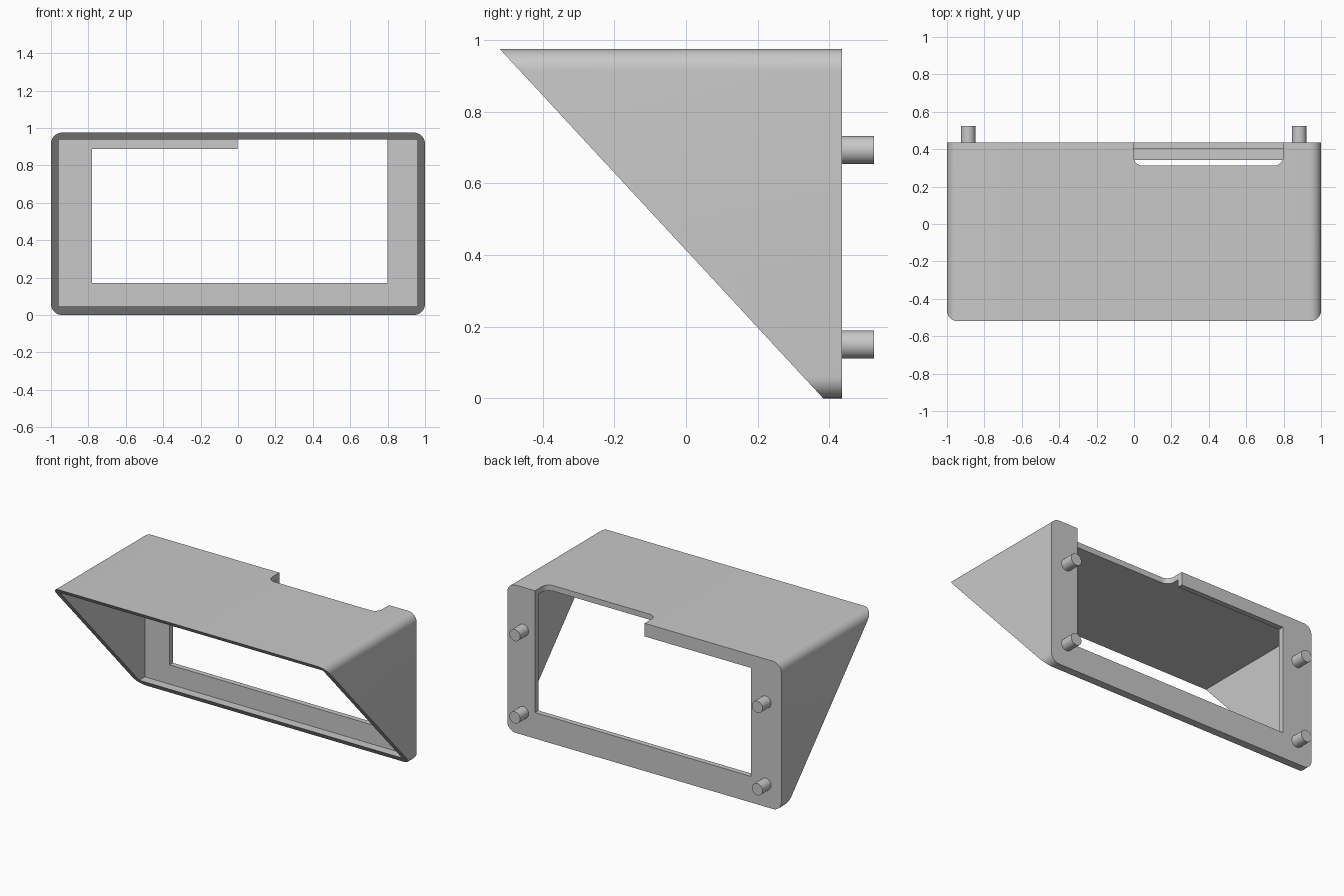
import bpy, bmesh, math
from mathutils import Matrix

cube = bpy.data.objects.get("Cube")
if cube:
    bpy.data.objects.remove(cube, do_unlink=True)

BACK = 0.435
HEIGHT = 0.975

grey = bpy.data.materials.new("plain grey")
grey.use_nodes = True
colour = (0.58, 0.58, 0.58, 1)
grey.diffuse_color = colour
grey.node_tree.nodes["Principled BSDF"].inputs["Base Color"].default_value = colour


def make_object(name, bm):
    bmesh.ops.recalc_face_normals(bm, faces=bm.faces)
    mesh = bpy.data.meshes.new(name)
    bm.to_mesh(mesh)
    bm.free()
    mesh.materials.append(grey)
    obj = bpy.data.objects.new(name, mesh)
    bpy.context.collection.objects.link(obj)
    return obj


def select_only(obj):
    bpy.ops.object.select_all(action='DESELECT')
    obj.select_set(True)
    bpy.context.view_layer.objects.active = obj


def rounded_rect(x0, x1, v0, v1, radius, steps=10):
    """Outline with four rounded corners, anticlockwise."""
    pts = []
    corners = [(x1, v1, -1, -1), (x0, v1, 1, -1), (x0, v0, 1, 1), (x1, v0, -1, 1)]
    for i, (x, v, sx, sv) in enumerate(corners):
        for k in range(steps + 1):
            a = math.pi / 2 * (i + k / steps)
            pts.append((x + sx * radius + radius * math.cos(a),
                        v + sv * radius + radius * math.sin(a)))
    return pts


def loft(name, ring_a, ring_b):
    bm = bmesh.new()
    a = [bm.verts.new(p) for p in ring_a]
    b = [bm.verts.new(p) for p in ring_b]
    bm.faces.new(a)
    bm.faces.new(b)
    for i in range(len(a)):
        j = (i + 1) % len(a)
        bm.faces.new((a[i], a[j], b[j], b[i]))
    return make_object(name, bm)


def box(name, low, high):
    bm = bmesh.new()
    bmesh.ops.create_cube(bm, size=1)
    for v in bm.verts:
        v.co = [h if c > 0 else l for c, l, h in zip(v.co, low, high)]
    return make_object(name, bm)


def cut(target, cutter):
    cutter.hide_render = True
    mod = target.modifiers.new("cut", 'BOOLEAN')
    mod.operation = 'DIFFERENCE'
    mod.solver = 'EXACT'
    mod.object = cutter
    select_only(target)
    bpy.ops.object.modifier_apply(modifier=mod.name)
    bpy.data.objects.remove(cutter, do_unlink=True)


# Hood: rounded tube with a slanted front
outline = rounded_rect(-1, 1, 0, HEIGHT, 0.06)
hood = loft("hood",
            [(x, BACK, z) for x, z in outline],
            [(x, 0.383 - 0.926 * z, z) for x, z in outline])

# Hollow inside, leaving thin walls and a back plate
cut(hood, box("cavity_cutter", (-0.96, -1, 0.045), (0.96, 0.4, 0.938)))
# Window through the back plate
cut(hood, box("window_cutter", (-0.78, 0.36, 0.172), (0.798, 0.6, 0.888)))
# Notch with rounded corners in the back edge of the roof
notch = rounded_rect(-0.003, 0.798, 0.312, 0.7, 0.05)
cut(hood, loft("notch_cutter",
               [(x, y, 0.6) for x, y in notch],
               [(x, y, 1.2) for x, y in notch]))
select_only(hood)
bpy.ops.object.shade_smooth_by_angle(angle=math.radians(30))

# Locating pegs on the back
for side, x in (("right", -0.887), ("left", 0.883)):
    for level, z in (("lower", 0.15), ("upper", 0.693)):
        bm = bmesh.new()
        bmesh.ops.create_cone(bm, cap_ends=True, segments=32, radius1=0.039,
                              radius2=0.039, depth=0.1,
                              matrix=Matrix.Translation((x, 0.474, z))
                              @ Matrix.Rotation(math.pi / 2, 4, 'X'))
        peg = make_object(f"{side}_{level}_peg", bm)
        select_only(peg)
        bpy.ops.object.shade_smooth_by_angle(angle=math.radians(30))
